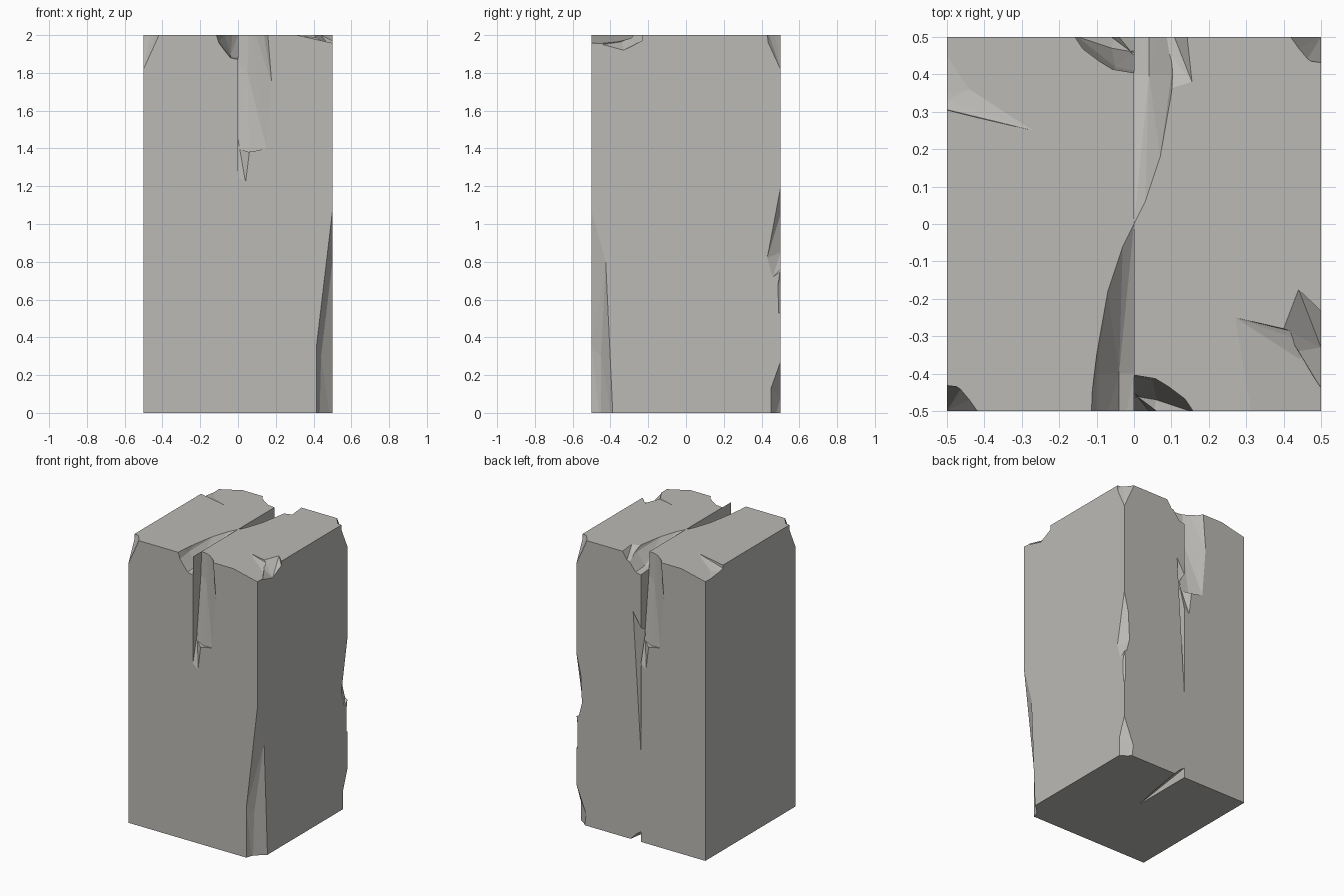
import bpy, bmesh, math
from mathutils import Matrix

stone = bpy.data.materials.new("pale_stone")
stone.diffuse_color = (0.5, 0.49, 0.465, 1)

# main block
bpy.ops.mesh.primitive_cube_add(size=1, location=(0, 0, 1))
block = bpy.context.object
block.name = "stone_pillar"
block.scale = (1, 1, 2)
bpy.ops.object.transform_apply(location=True, scale=True)
block.data.materials.append(stone)


def chip(points):
    """Cut the hull of the points, and its half-turn copy, from the block."""
    for angle in (0, math.pi):
        bm = bmesh.new()
        for p in points:
            bm.verts.new(p)
        r = bmesh.ops.convex_hull(bm, input=bm.verts)
        loose = {v for v in r["geom_interior"] if isinstance(v, bmesh.types.BMVert)}
        bmesh.ops.delete(bm, geom=list(loose), context='VERTS')
        bm.transform(Matrix.Rotation(angle, 4, 'Z'))
        bmesh.ops.recalc_face_normals(bm, faces=bm.faces)
        me = bpy.data.meshes.new("chip")
        bm.to_mesh(me)
        bm.free()
        cutter = bpy.data.objects.new("chip", me)
        cutter.hide_render = True
        bpy.context.collection.objects.link(cutter)
        m = block.modifiers.new("cut", 'BOOLEAN')
        m.operation, m.solver, m.object = 'DIFFERENCE', 'EXACT', cutter
        bpy.context.view_layer.objects.active = block
        bpy.ops.object.modifier_apply(modifier=m.name)
        bpy.data.objects.remove(cutter)


# upright recess beside the seam
chip([(0, -.4, 2.1), (.06, -.41, 2.1), (.12, -.455, 2.1), (.15, -.5, 2.1),
      (.178, -.5, 1.75), (.15, -.5, 1.4), (.06, -.47, 1.38), (0, -.46, 1.4),
      (0, -.41, 1.85), (.05, -.42, 1.8), (0, -.7, 2.1), (.15, -.7, 2.1), (.15, -.7, 1.4), (0, -.7, 1.4)])
chip([(0, -.5, 1.25), (.04, -.5, 1.22), (.065, -.5, 1.42), (0, -.45, 1.45), (0, -.7, 1.4)])
# top groove beside the seam
chip([(0, 0, 2), (.03, .06, 2), (.07, .18, 2), (.1, .35, 2), (0, .24, 1.93), (0, .4, 1.88),
      (.04, .4, 1.89), (.04, .6, 1.87), (0, .6, 1.865), (.1, .6, 1.945), (.1, .4, 1.97),
      (0, 0, 2.1), (.15, .6, 2.1), (0, .6, 2.1)])
chip([(.09, .36, 2), (.155, .38, 2), (.14, .52, 2), (.1, .52, 1.94), (.06, .5, 1.93),
      (.08, .45, 2.1), (.15, .6, 2.1)])
# long crack and bottom groove at the seam
chip([(0, .5, .63), (.06, .5, 1.6), (0, .5, 1.5), (0, .42, 1.45), (0, .7, 1.4), (.06, .7, 1.6)])
chip([(0, .05, 0), (.035, .22, 0), (.08, .5, 0), (0, .5, .07), (0, .6, .07), (.08, .6, 0),
      (.03, .5, .05), (0, .05, -.1), (.08, .6, -.1), (0, .6, -.1)])
# long chipped corner
chip([(.5, -.5, 1.07), (.415, -.5, .35), (.415, -.5, -.1), (.5, -.425, .8), (.5, -.383, -.1),
      (.44, -.45, .3), (.43, -.45, -.1), (.7, -.7, 1.07), (.7, -.7, -.1)])
# small chips on the other corner
chip([(.5, .5, 1.19), (.467, .5, 1.05), (.457, .5, .85), (.5, .43, .82), (.5, .46, .72),
      (.48, .5, .76), (.7, .7, 1.1), (.7, .7, .75)])
chip([(.49, .5, .7), (.5, .487, .68), (.5, .49, .53), (.493, .5, .52), (.5, .5, .76), (.6, .6, .6)])
chip([(.5, .5, .27), (.425, .5, .08), (.5, .45, .13), (.45, .5, -.1), (.5, .45, -.1),
      (.7, .7, .27), (.7, .7, -.1)])
chip([(.5, .5, 1.82), (.5, .435, 1.96), (.46, .435, 2.02), (.5, .43, 2.02), (.41, .5, 2.02),
      (.44, .47, 2), (.45, .5, 1.93), (.7, .7, 1.82), (.7, .7, 2.2)])
# broken top corner
chip([(.27, -.25, 2), (.33, -.5, 2), (.5, -.5, 1.96), (.44, -.36, 1.965), (.4, -.28, 2),
      (.33, -.6, 2), (.6, -.6, 1.94), (.5, -.33, 1.97), (.6, -.33, 1.97),
      (.3, -.3, 2.2), (.6, -.6, 2.2), (.5, -.3, 2.2)])
chip([(.4, -.28, 2), (.44, -.175, 2), (.5, -.3, 2), (.5, -.33, 1.92), (.44, -.34, 1.965),
      (.5, -.44, 1.95), (.6, -.33, 1.92), (.45, -.28, 2.2), (.6, -.33, 2.2)])

bpy.ops.object.select_all(action='DESELECT')
block.select_set(True)
bm = bmesh.new()
bm.from_mesh(block.data)
bmesh.ops.dissolve_limit(bm, angle_limit=.01, verts=bm.verts, edges=bm.edges)
for f in bm.faces:
    f.smooth = False
    f.material_index = 0
bm.to_mesh(block.data)
bm.free()
